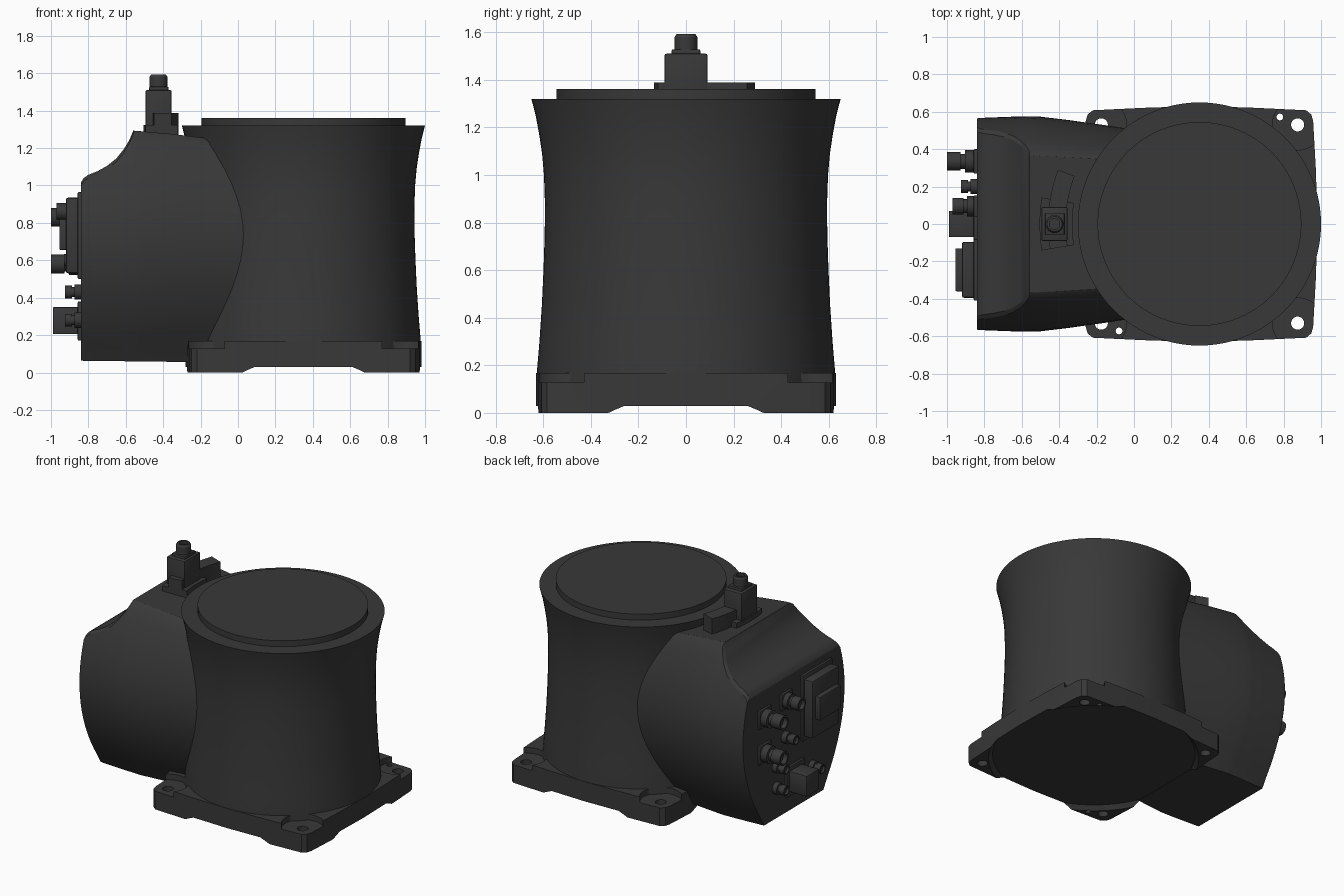
import bpy, bmesh, math
from mathutils import Matrix, Vector

if "Cube" in bpy.data.objects:
    bpy.data.objects.remove(bpy.data.objects["Cube"])

CX = 0.35  # column axis
dark = bpy.data.materials.new("dark_grey")
dark.diffuse_color = (0.04, 0.04, 0.04, 1)
dark.use_nodes = True
dark.node_tree.nodes["Principled BSDF"].inputs["Base Color"].default_value = dark.diffuse_color


def finish(name, bm, angle=30):
    bmesh.ops.remove_doubles(bm, verts=bm.verts, dist=1e-5)
    bmesh.ops.recalc_face_normals(bm, faces=bm.faces)
    me = bpy.data.meshes.new(name)
    bm.to_mesh(me)
    bm.free()
    ob = bpy.data.objects.new(name, me)
    bpy.context.collection.objects.link(ob)
    me.materials.append(dark)
    bpy.ops.object.select_all(action='DESELECT')
    ob.select_set(True)
    bpy.context.view_layer.objects.active = ob
    bpy.ops.object.shade_smooth_by_angle(angle=math.radians(angle))
    return ob


def loft(name, rings, angle=30):
    """Skin a list of closed rings and cap both ends."""
    bm = bmesh.new()
    vs = [[bm.verts.new(p) for p in r] for r in rings]
    n = len(vs[0])
    for a, b in zip(vs, vs[1:]):
        for i in range(n):
            bm.faces.new((a[i], a[(i + 1) % n], b[(i + 1) % n], b[i]))
    bm.faces.new(vs[0][::-1])
    bm.faces.new(vs[-1])
    return finish(name, bm, angle)


def turned(name, profile, origin, axis='Z', seg=32):
    """Round part from (radius, height) pairs; axis 'X' points to -x."""
    m = Matrix.Translation(origin)
    if axis == 'X':
        m = m @ Matrix.Rotation(-math.pi / 2, 4, 'Y')
    t = [2 * math.pi * i / seg for i in range(seg)]
    return loft(name, [[m @ Vector((r * math.cos(a), r * math.sin(a), h)) for a in t]
                       for r, h in profile])


def box(name, lo, hi, bevel=0.0):
    bm = bmesh.new()
    bmesh.ops.create_cube(bm, size=1)
    for v in bm.verts:
        v.co = [(l + h) / 2 + c * (h - l) for l, h, c in zip(lo, hi, v.co)]
    if bevel:
        bmesh.ops.bevel(bm, geom=bm.edges[:], offset=bevel, segments=2, profile=0.5, affect='EDGES')
    return finish(name, bm)


def extrude(name, outline, z0, z1):
    return loft(name, [[(x, y, z) for x, y in outline] for z in (z0, z1)])


def cut(ob, cutter):
    mod = ob.modifiers.new("cut", 'BOOLEAN')
    mod.operation, mod.solver, mod.object = 'DIFFERENCE', 'EXACT', cutter
    bpy.context.view_layer.objects.active = ob
    bpy.ops.object.modifier_apply(modifier=mod.name)
    bpy.data.objects.remove(cutter)


# flared column and the disc on top
turned("column", [(0.63, 0.06), (0.627, 0.17), (0.616, 0.3), (0.606, 0.45), (0.599, 0.6),
                  (0.594, 0.75), (0.593, 0.88), (0.597, 1.0), (0.605, 1.09), (0.617, 1.17),
                  (0.632, 1.25), (0.65, 1.32)], (CX, 0, 0), seg=96)
turned("top_disc", [(0.545, 1.3), (0.545, 1.362)], (CX, 0, 0), seg=96)

# base plate with bowed sides
q = [(0.63, 0), (0.623, 0.28), (0.608, 0.55), (0.598, 0.585), (0.57, 0.608), (0.28, 0.622), (0, 0.63)]
half = q + [(-x, y) for x, y in q[-2::-1]]
outline = half + [(x, -y) for x, y in half[-2:0:-1]]
plate = extrude("base_plate", [(CX + x, y) for x, y in outline], 0, 0.168)

# underside recess leaving four corner feet, then pockets and holes
cut(plate, turned("recess", [(0.71, -0.01), (0.675, 0.03)], (CX, 0, 0), seg=96))
for sx in (-1, 1):
    for sy in (-1, 1):
        p = (CX + sx * 0.525, sy * 0.53, 0)
        cut(plate, turned("pocket", [(0.135, 0.128), (0.135, 0.3)], p))
        cut(plate, turned("bolt_hole", [(0.035, -0.1), (0.035, 0.3)], p))
for s in (-1, 1):
    cut(plate, turned("pin_hole", [(0.018, -0.1), (0.018, 0.3)], (CX + s * 0.43, s * 0.572, 0), seg=20))
bpy.ops.object.select_all(action='DESELECT')
plate.select_set(True)
bpy.context.view_layer.objects.active = plate
bpy.ops.object.shade_smooth_by_angle(angle=math.radians(30))


# rear housing: barrel-sided sections lofted along x
def section(x, top, wide):
    w = lambda z: wide - 0.58 * (z - 0.71) ** 2
    zb = 0.063 - 0.012 * (x + 0.84)
    side = [(w(0.13) - 0.04, zb)]
    for i in range(17):
        z = 0.13 + (top - 0.018 - 0.13) * i / 16
        side.append((w(z), z))
    side.append((w(top) - 0.015, top))
    return [(x, y, z) for y, z in side] + [(x, -y, z) for y, z in side[::-1]]


stations = [(-0.84, 1.015, 0.565), (-0.825, 1.04, 0.567), (-0.8, 1.057, 0.568),
            (-0.75, 1.077, 0.57), (-0.7, 1.105, 0.572), (-0.65, 1.145, 0.574),
            (-0.61, 1.195, 0.575), (-0.58, 1.245, 0.575), (-0.56, 1.293, 0.576),
            (-0.52, 1.29, 0.576), (-0.35, 1.275, 0.556), (-0.15, 1.25, 0.528), (0.1, 1.21, 0.49)]
loft("rear_housing", [section(*s) for s in stations], 28)


# curved cable bracket on the housing
def arc(r0, r1, a0, a1, n=10):
    ang = [math.radians(a0 + (a1 - a0) * i / n) for i in range(n + 1)]
    pt = lambda r, a: (CX - r * math.cos(a), r * math.sin(a))
    return [pt(r0, a) for a in ang] + [pt(r1, a) for a in ang[::-1]]


extrude("bracket_seat", arc(0.68, 0.855, -9.5, 9.5), 1.24, 1.322)
extrude("bracket_strip", arc(0.715, 0.81, -9.5, 21), 1.24, 1.388)

# upright connector
box("cable_post", (-0.495, -0.09, 1.27), (-0.355, 0.09, 1.51), 0.008)
box("post_neck", (-0.475, -0.06, 1.5), (-0.372, 0.06, 1.528), 0.005)
turned("post_plug", [(0.048, 1.52), (0.048, 1.58), (0.04, 1.592), (0.028, 1.592), (0.028, 1.57)],
       (-0.425, 0, 0))

# round rear sockets: y, z, radius, length
sockets = [(0.335, 0.83, 0.05, 0.16), (0.335, 0.58, 0.05, 0.16), (0.095, 0.86, 0.045, 0.13),
           (0.1, 0.6, 0.034, 0.09), (0.2, 0.43, 0.034, 0.085), (0.2, 0.28, 0.034, 0.085),
           (-0.2, 0.28, 0.034, 0.085)]
for i, (y, z, r, l) in enumerate(sockets):
    n = f"socket_{i + 1}"
    turned(n, [(r * 1.2, -0.01), (r * 1.2, l * 0.4), (r * 0.8, l * 0.4), (r * 0.8, l * 0.55),
               (r, l * 0.55), (r, l), (r * 0.75, l), (r * 0.75, l * 0.8)], (-0.84, y, z), 'X')
    if r > 0.04:
        f = r * 1.3
        box(n + "_flange", (-0.857, y - f, z - f), (-0.83, y + f, z + f), 0.004)

# large rectangular connector and low square socket
box("main_connector_flange", (-0.857, -0.41, 0.5), (-0.83, -0.08, 0.965), 0.006)
box("main_connector_body", (-0.92, -0.395, 0.53), (-0.83, -0.095, 0.935), 0.012)
box("main_connector_plug", (-0.955, -0.36, 0.655), (-0.9, -0.13, 0.82), 0.006)
box("square_socket_flange", (-0.857, -0.1, 0.17), (-0.83, 0.1, 0.38), 0.006)
box("square_socket", (-0.99, -0.07, 0.205), (-0.83, 0.07, 0.35), 0.006)
